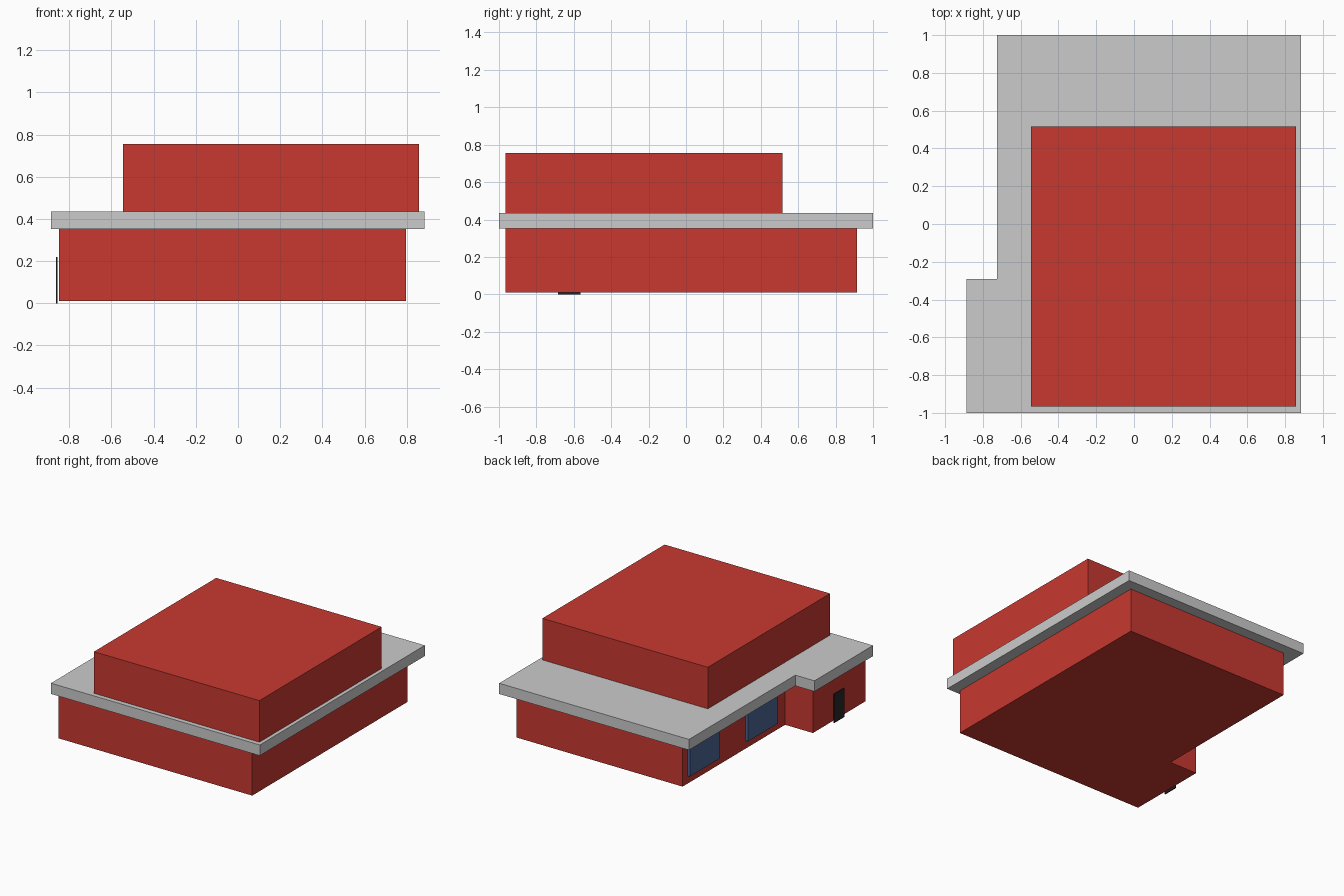
import bpy
import bmesh

if "Cube" in bpy.data.objects:
    bpy.data.objects.remove(bpy.data.objects["Cube"])


def material(name, rgb):
    m = bpy.data.materials.new(name)
    m.diffuse_color = (*rgb, 1)
    m.use_nodes = True
    m.node_tree.nodes["Principled BSDF"].inputs["Base Color"].default_value = m.diffuse_color
    return m


def prism(name, outline, z0, z1, mat=None):
    """Extrude a floor-plan outline from z0 up to z1."""
    bm = bmesh.new()
    face = bm.faces.new([bm.verts.new((x, y, z0)) for x, y in outline])
    top = bmesh.ops.extrude_face_region(bm, geom=[face])
    verts = [g for g in top["geom"] if isinstance(g, bmesh.types.BMVert)]
    bmesh.ops.translate(bm, verts=verts, vec=(0, 0, z1 - z0))
    bmesh.ops.recalc_face_normals(bm, faces=bm.faces)
    mesh = bpy.data.meshes.new(name)
    bm.to_mesh(mesh)
    bm.free()
    if mat:
        mesh.materials.append(mat)
    obj = bpy.data.objects.new(name, mesh)
    bpy.context.collection.objects.link(obj)
    return obj


def rect(x0, x1, y0, y1):
    return [(x0, y0), (x1, y0), (x1, y1), (x0, y1)]


def l_plan(x0, x_notch, x1, y0, y_notch, y1):
    """Rectangle with its back left corner stepped in."""
    return [(x0, y0), (x1, y0), (x1, y1), (x_notch, y1),
            (x_notch, y_notch), (x0, y_notch)]


red = material("red_wall", (0.58, 0.04, 0.03))
blue = material("window_blue", (0.07, 0.13, 0.30))
black = material("door_black", (0.02, 0.02, 0.02))

# Ground floor and overhanging slab
prism("ground_floor", l_plan(-0.848, -0.612, 0.797, -0.966, -0.327, 0.915),
      0.01, 0.353, red)
prism("roof_slab", l_plan(-0.887, -0.725, 0.885, -1.0, -0.29, 1.0), 0.353, 0.435)

# Upper floor
prism("upper_floor", rect(-0.546, 0.858, -0.966, 0.515), 0.436, 0.755, red)

# Windows on the recessed left wall
for i, y in enumerate((-0.21, 0.495)):
    prism(f"window_{i + 1}", rect(-0.632, -0.61, y, y + 0.362), 0.07, 0.31, blue)

# Entrance door, set just off the left wall
prism("door", rect(-0.864, -0.855, -0.685, -0.565), 0.0, 0.22, black)
